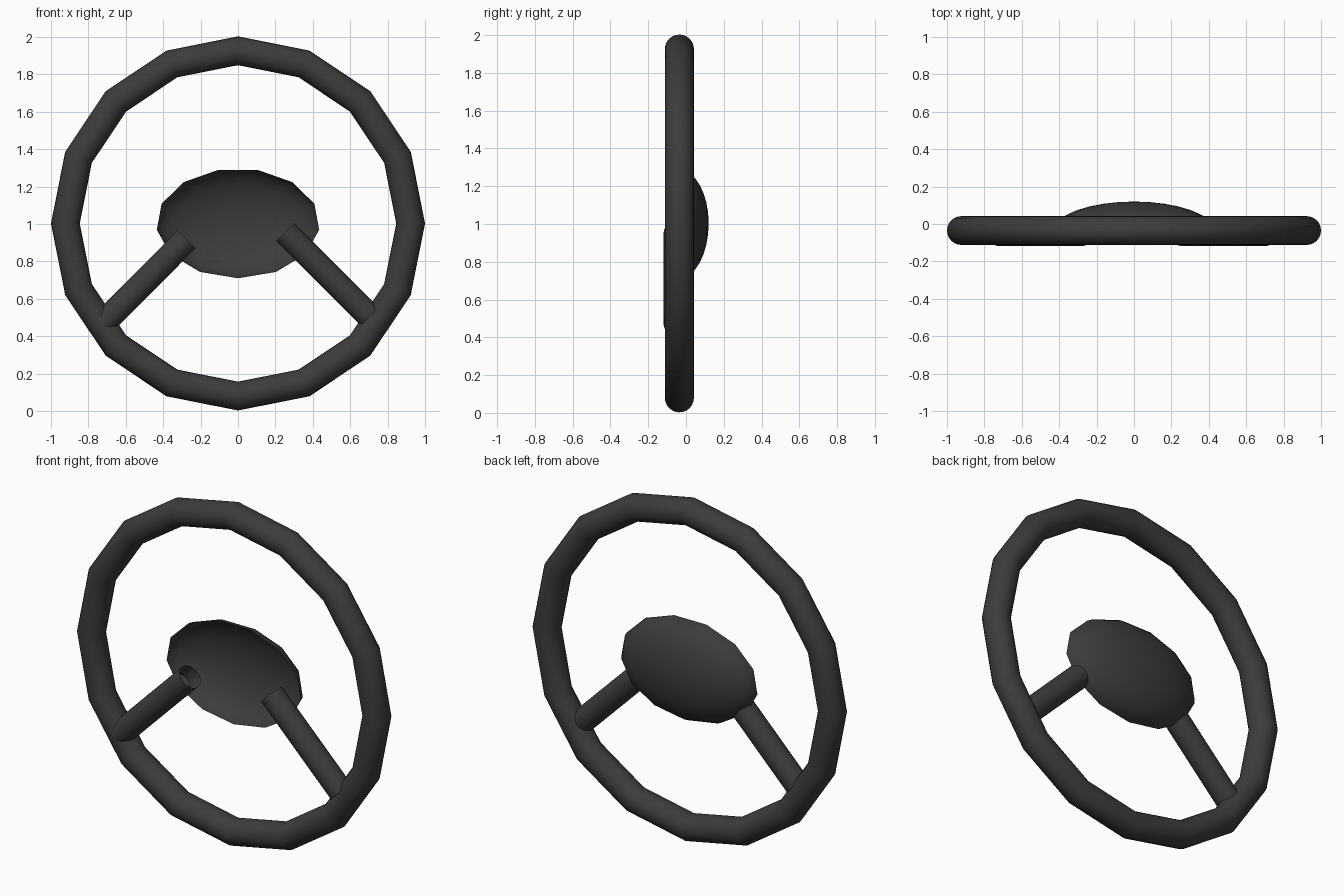
import bpy, bmesh, math
from mathutils import Vector, Matrix

if "Cube" in bpy.data.objects:
    bpy.data.objects.remove(bpy.data.objects["Cube"])

mat = bpy.data.materials.new("dark grey plastic")
mat.diffuse_color = (0.045, 0.045, 0.045, 1)
mat.use_nodes = True
mat.node_tree.nodes["Principled BSDF"].inputs["Base Color"].default_value = mat.diffuse_color


def finish(name, bm):
    bmesh.ops.recalc_face_normals(bm, faces=bm.faces)
    for f in bm.faces:
        f.smooth = True
    me = bpy.data.meshes.new(name)
    bm.to_mesh(me)
    bm.free()
    me.materials.append(mat)
    ob = bpy.data.objects.new(name, me)
    bpy.context.collection.objects.link(ob)
    return ob


# Rim: sixteen straight-ish segments with a round section
bpy.ops.mesh.primitive_torus_add(
    major_segments=16, minor_segments=24, major_radius=0.923, minor_radius=0.077,
    location=(0, -0.035, 1.003), rotation=(math.pi / 2, 0, 0))
rim = bpy.context.object
rim.name = "rim"
rim.data.materials.append(mat)
bpy.ops.object.shade_smooth()

# Hub: open oval bowl, thirteen sided, bulging to the back
N, RINGS = 13, 8
Y0, DEPTH, RX, RZ, CZ = -0.04, 0.16, 0.437, 0.294, 1.004
bm = bmesh.new()
rings = []
for j in range(RINGS):
    a = math.pi / 2 * j / RINGS
    rings.append([bm.verts.new((RX * math.cos(a) * math.sin(t),
                                Y0 + DEPTH * math.sin(a),
                                CZ - RZ * math.cos(a) * math.cos(t)))
                  for t in (math.tau * i / N for i in range(N))])
tip = bm.verts.new((0, Y0 + DEPTH, CZ))
for i in range(N):
    k = (i + 1) % N
    for lo, hi in zip(rings, rings[1:]):
        bm.faces.new((lo[i], lo[k], hi[k], hi[i]))
    bm.faces.new((rings[-1][i], rings[-1][k], tip))
finish("hub", bm)


# Spokes: open tubes from the hub bowl to the rim
def spoke(name, a, b, radius=0.068):
    a, b = Vector(a), Vector(b)
    d = b - a
    bm = bmesh.new()
    bmesh.ops.create_cone(
        bm, cap_ends=False, segments=24, radius1=radius, radius2=radius, depth=d.length,
        matrix=Matrix.Translation((a + b) / 2) @ d.to_track_quat('Z', 'Y').to_matrix().to_4x4())
    finish(name, bm)


spoke("left_spoke", (-0.275, -0.05, 0.918), (-0.725, -0.05, 0.465))
spoke("right_spoke", (0.252, -0.05, 0.957), (0.705, -0.05, 0.505))
